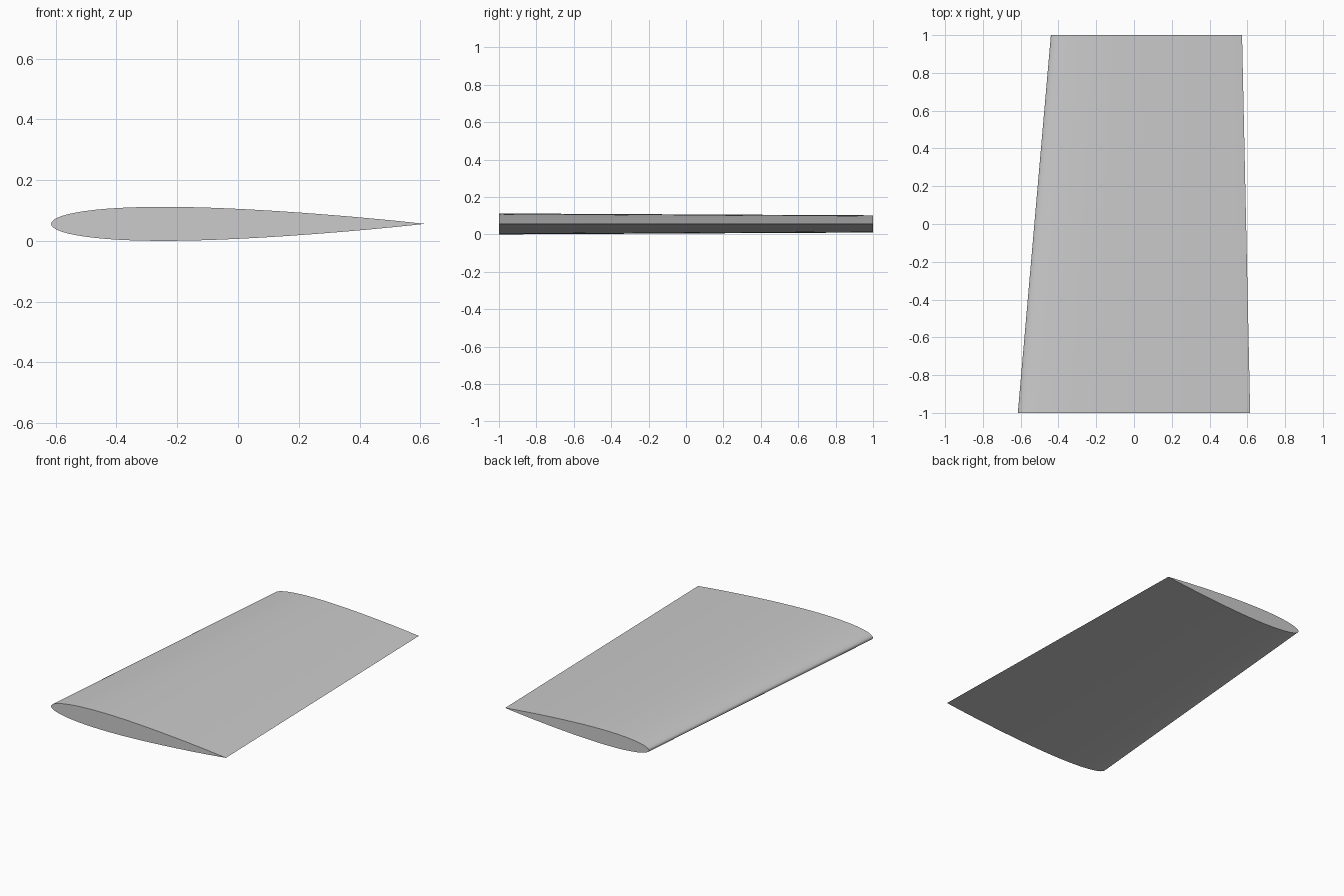
import bpy
import bmesh
import math

cube = bpy.data.objects.get("Cube")
if cube:
    bpy.data.objects.remove(cube, do_unlink=True)

STEPS = 36
THICKNESS = 0.091
MID_Z = 0.056

# Plain grey skin
grey = bpy.data.materials.new("light_grey")
grey.use_nodes = True
colour = (0.6, 0.6, 0.6, 1)
grey.diffuse_color = colour
grey.node_tree.nodes["Principled BSDF"].inputs["Base Color"].default_value = colour


def half_thickness(t):
    """Symmetric aerofoil half thickness at chord fraction t."""
    return 5 * THICKNESS * (0.2969 * math.sqrt(t) - 0.126 * t - 0.3516 * t**2
                            + 0.2843 * t**3 - 0.1036 * t**4)


def section(bm, y, lead, trail):
    """Closed ring: upper side from tail to nose, then lower side back."""
    chord = trail - lead
    ring = []
    for i in range(2 * STEPS):
        angle = math.pi * i / STEPS
        t = (1 + math.cos(angle)) / 2
        side = 1 if i <= STEPS else -1
        h = 0 if i in (0, STEPS) else side * half_thickness(t)
        ring.append(bm.verts.new((lead + t * chord, y, MID_Z + h * chord)))
    return ring


# Tapered wing panel lofted between root and tip sections
bm = bmesh.new()
root = section(bm, -1, -0.615, 0.615)
tip = section(bm, 1, -0.44, 0.572)
for i in range(len(root)):
    j = (i + 1) % len(root)
    bm.faces.new((root[i], root[j], tip[j], tip[i]))

# Flat end caps
bm.faces.new(root)
bm.faces.new(tip)
bmesh.ops.recalc_face_normals(bm, faces=bm.faces)

mesh = bpy.data.meshes.new("wing_panel")
bm.to_mesh(mesh)
bm.free()
mesh.materials.append(grey)
wing = bpy.data.objects.new("wing_panel", mesh)
bpy.context.collection.objects.link(wing)

# Smooth skin with sharp ends and trailing edge
bpy.ops.object.select_all(action="DESELECT")
wing.select_set(True)
bpy.context.view_layer.objects.active = wing
bpy.ops.object.shade_smooth_by_angle(angle=math.radians(40))

# The trailing edge stays crisp
for edge in mesh.edges:
    if all(mesh.vertices[v].co.x > 0.5 and abs(mesh.vertices[v].co.z - MID_Z) < 1e-5
           for v in edge.vertices):
        edge.use_edge_sharp = True
